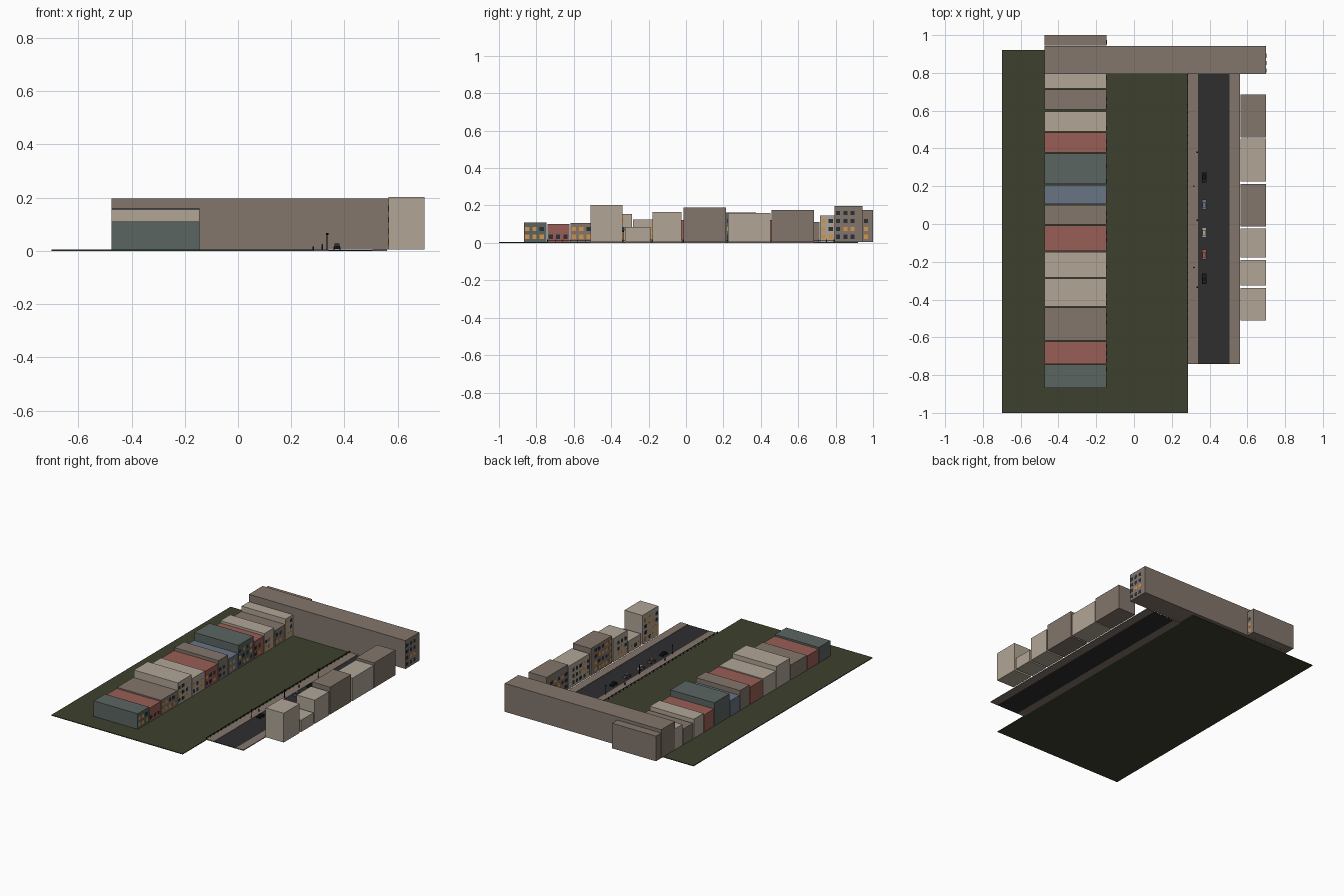
import bpy, bmesh, math, random
from mathutils import Matrix

if "Cube" in bpy.data.objects:
    bpy.data.objects.remove(bpy.data.objects["Cube"])

random.seed(4)


def lin(c):
    c /= 255
    return c / 12.92 if c <= 0.04045 else ((c + 0.055) / 1.055) ** 2.4


def mat(name, r, g, b):
    m = bpy.data.materials.new(name)
    m.diffuse_color = (lin(r), lin(g), lin(b), 1)
    m.use_nodes = True
    m.node_tree.nodes["Principled BSDF"].inputs["Base Color"].default_value = m.diffuse_color
    return m


brown = mat("brown stone", 131, 118, 108)
beige = mat("beige plaster", 177, 166, 150)
red = mat("red brick", 152, 94, 86)
teal = mat("grey teal", 91, 101, 97)
blue = mat("slate blue", 105, 116, 132)
green = mat("dark grass", 61, 65, 46)
asphalt = mat("asphalt", 46, 46, 48)
black = mat("black metal", 22, 23, 24)
glass = mat("dark glass", 42, 48, 56)
lit = mat("lit window", 214, 150, 74)


def add_box(bm, x0, x1, y0, y1, z0, z1, index=0):
    m = (Matrix.Translation(((x0 + x1) / 2, (y0 + y1) / 2, (z0 + z1) / 2))
         @ Matrix.Diagonal((x1 - x0, y1 - y0, z1 - z0, 1)))
    verts = bmesh.ops.create_cube(bm, size=1, matrix=m)["verts"]
    for f in {f for v in verts for f in v.link_faces}:
        f.material_index = index


def add_cylinder(bm, center, r, depth, axis="Z", index=0, sides=8):
    m = Matrix.Translation(center)
    if axis == "X":
        m = m @ Matrix.Rotation(math.pi / 2, 4, "Y")
    verts = bmesh.ops.create_cone(bm, cap_ends=True, segments=sides, radius1=r,
                                  radius2=r, depth=depth, matrix=m)["verts"]
    for f in {f for v in verts for f in v.link_faces}:
        f.material_index = index


def finish(bm, name, mats):
    me = bpy.data.meshes.new(name)
    bm.to_mesh(me)
    bm.free()
    for m in mats:
        me.materials.append(m)
    ob = bpy.data.objects.new(name, me)
    bpy.context.collection.objects.link(ob)
    return ob


def box(name, m, *dims):
    bm = bmesh.new()
    add_box(bm, *dims)
    return finish(bm, name, [m])


def building(name, m, x0, x1, y0, y1, h, side, win_from=None):
    """Block with a grid of window plates on its +x (side=1) or -x (side=-1) wall."""
    bm = bmesh.new()
    add_box(bm, x0, x1, y0, y1, 0.005, h)
    wall = x1 if side > 0 else x0
    z = 0.033
    while z + 0.027 < h:
        y = (win_from or y0) + 0.018
        while y + 0.022 < y1:
            i = 2 if random.random() < (0.6 if z < 0.05 else 0.35) else 1
            add_box(bm, wall - 0.001, wall + 0.001, y - 0.011, y + 0.011,
                    z - 0.011, z + 0.011, i)
            y += 0.039
        z += 0.042
    return finish(bm, name, [m, glass, lit])


# Ground, road and pavements
box("lawn", green, -0.70, 0.285, -1.0, 0.92, 0, 0.005)
box("road", asphalt, 0.34, 0.505, -0.742, 0.795, 0, 0.004)
box("near_pavement", brown, 0.285, 0.34, -0.742, 0.795, 0, 0.006)
box("far_pavement", brown, 0.505, 0.56, -0.742, 0.795, 0, 0.006)

# Long terrace of houses: colour, start, end, height
terrace = [
    (teal, -0.867, -0.745, 0.11), (red, -0.741, -0.622, 0.10),
    (brown, -0.617, -0.442, 0.106), (beige, -0.437, -0.289, 0.155),
    (beige, -0.284, -0.147, 0.126), (red, -0.142, -0.007, 0.122),
    (brown, -0.002, 0.100, 0.14), (blue, 0.105, 0.206, 0.11),
    (teal, 0.211, 0.374, 0.162), (red, 0.379, 0.485, 0.122),
    (beige, 0.490, 0.595, 0.135), (brown, 0.605, 0.713, 0.112),
    (beige, 0.717, 0.797, 0.147)]
for i, (m, y0, y1, h) in enumerate(terrace):
    building(f"terrace_house_{i + 1}", m, -0.475, -0.145, y0, y1, h, 1)

# Large block closing the end of the street, and the block behind it
building("end_block", brown, -0.475, 0.70, 0.795, 0.943, 0.197, 1)
building("rear_block", brown, -0.475, -0.145, 0.944, 1.0, 0.175, 1)

# Houses across the road
across = [
    (beige, -0.510, -0.340, 0.203), (beige, -0.325, -0.190, 0.085),
    (beige, -0.178, -0.025, 0.165), (brown, -0.013, 0.213, 0.190),
    (beige, 0.225, 0.453, 0.160), (brown, 0.458, 0.685, 0.175)]
for i, (m, y0, y1, h) in enumerate(across):
    building(f"street_house_{i + 1}", m, 0.565, 0.70, y0, y1, h, -1)

# Fence between lawn and pavement
bm = bmesh.new()
add_box(bm, 0.281, 0.284, -0.742, 0.795, 0.014, 0.016)
for k in range(39):
    y = -0.74 + k * 0.0403
    add_box(bm, 0.280, 0.285, y - 0.002, y + 0.002, 0.004, 0.017)
finish(bm, "fence", [black])

# Street lamps
for i, y in enumerate((-0.335, 0.02, 0.38)):
    bm = bmesh.new()
    add_cylinder(bm, (0.335, y, 0.033), 0.002, 0.056)
    add_cylinder(bm, (0.335, y, 0.063), 0.004, 0.008)
    finish(bm, f"street_lamp_{i + 1}", [black])

# Pedestrians
for i, (x, y) in enumerate(((0.317, -0.23), (0.317, 0.20))):
    bm = bmesh.new()
    add_cylinder(bm, (x, y, 0.013), 0.003, 0.015)
    bmesh.ops.create_icosphere(bm, subdivisions=1, radius=0.003,
                               matrix=Matrix.Translation((x, y, 0.0235)))
    finish(bm, f"pedestrian_{i + 1}", [black])

# Parked cars
for i, (m, y) in enumerate(((black, -0.29), (red, -0.162), (beige, -0.045),
                            (blue, 0.103), (black, 0.246))):
    bm = bmesh.new()
    add_box(bm, 0.361, 0.383, y - 0.027, y + 0.027, 0.008, 0.018)
    add_box(bm, 0.363, 0.381, y - 0.016, y + 0.012, 0.018, 0.025, 1)
    add_box(bm, 0.363, 0.381, y - 0.014, y + 0.010, 0.025, 0.027)
    for x in (0.361, 0.383):
        for dy in (-0.017, 0.017):
            add_cylinder(bm, (x, y + dy, 0.0095), 0.0055, 0.004, "X", 2)
    finish(bm, f"car_{i + 1}", [m, glass, black])
